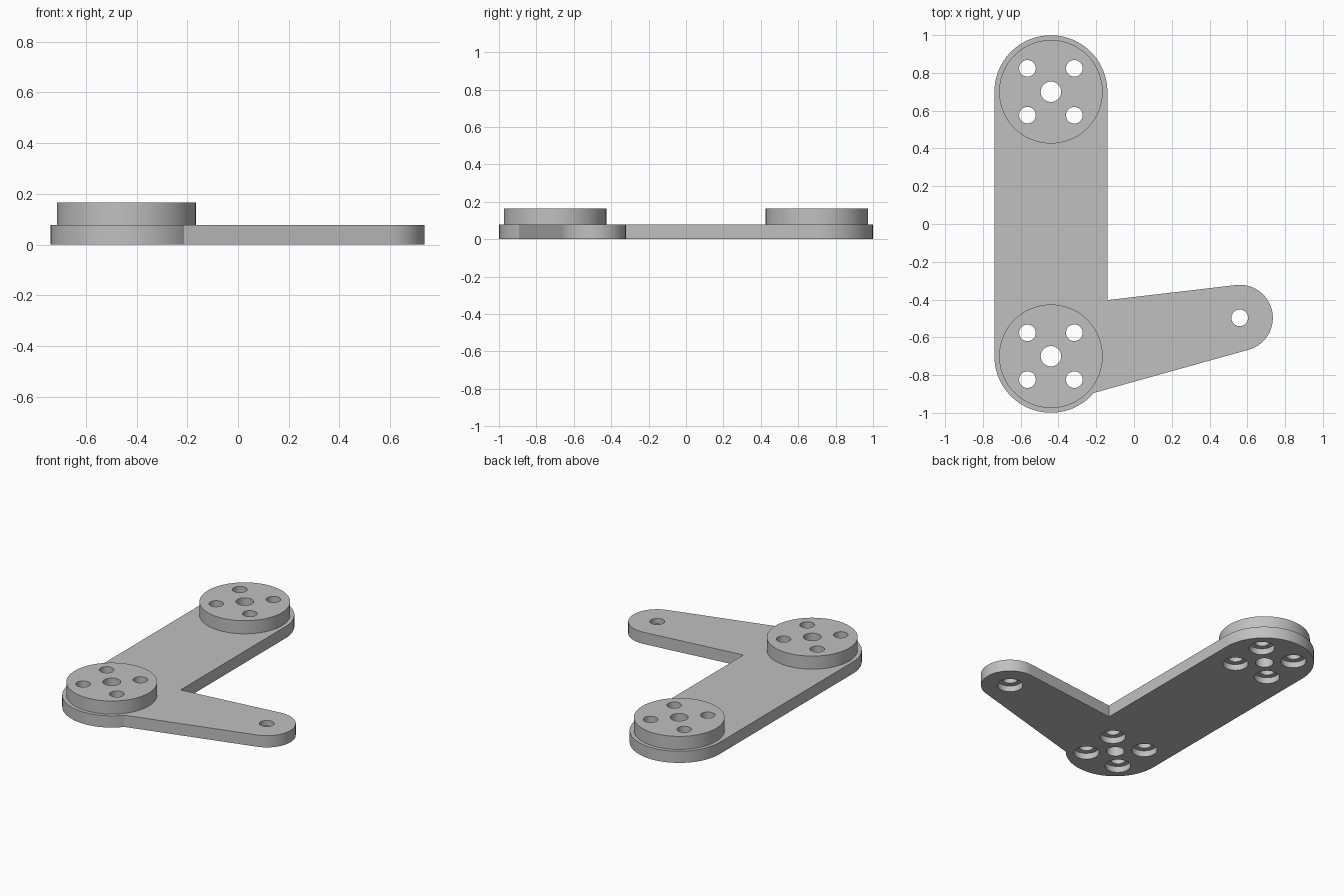
import bpy, bmesh
from math import radians, cos, sin

cube = bpy.data.objects.get("Cube")
if cube:
    bpy.data.objects.remove(cube, do_unlink=True)

PLATE_TOP, DISC_TOP = 0.078, 0.165
BORE_DEPTH = 0.04
LINK_X, LINK_Y, LINK_R = -0.44, 0.70, 0.299
ARM_X, ARM_Y, ARM_R = 0.56, -0.497, 0.175
BOLT_OFFSET = 0.124

grey = bpy.data.materials.new("light grey metal")
grey.use_nodes = True
grey.diffuse_color = (0.53, 0.53, 0.53, 1)
grey.node_tree.nodes["Principled BSDF"].inputs["Base Color"].default_value = grey.diffuse_color


def arc(x, y, r, start, end, steps):
    angles = [radians(start + (end - start) * i / steps) for i in range(steps + 1)]
    return [(x + r * cos(a), y + r * sin(a)) for a in angles]


def extrude(bm, outline, z0, z1):
    """Add a closed prism over a flat outline."""
    base = bm.faces.new([bm.verts.new((x, y, z0)) for x, y in outline])
    top = bmesh.ops.extrude_face_region(bm, geom=[base])["geom"]
    verts = [v for v in top if isinstance(v, bmesh.types.BMVert)]
    bmesh.ops.translate(bm, verts=verts, vec=(0, 0, z1 - z0))


def make_object(name, prisms):
    bm = bmesh.new()
    for outline, z0, z1 in prisms:
        extrude(bm, outline, z0, z1)
    bmesh.ops.recalc_face_normals(bm, faces=bm.faces)
    mesh = bpy.data.meshes.new(name)
    bm.to_mesh(mesh)
    bm.free()
    mesh.materials.append(grey)
    obj = bpy.data.objects.new(name, mesh)
    bpy.context.collection.objects.link(obj)
    return obj


def circle(x, y, r, steps=48):
    return arc(x, y, r, 0, 360, steps)[:-1]


def cut(obj, cutter):
    """Subtract the cutter and shade the curved walls smooth."""
    bpy.ops.object.select_all(action="DESELECT")
    obj.select_set(True)
    bpy.context.view_layer.objects.active = obj
    mod = obj.modifiers.new("holes", "BOOLEAN")
    mod.operation, mod.solver, mod.object = "DIFFERENCE", "EXACT", cutter
    bpy.ops.object.modifier_apply(modifier=mod.name)
    bpy.ops.object.shade_smooth_by_angle(angle=radians(30))


# Plate: long rounded link with a tapered side arm
outline = arc(LINK_X, LINK_Y, LINK_R, 0, 180, 48)
outline += arc(LINK_X, -LINK_Y, LINK_R, 180, 319.5, 40)
outline += arc(ARM_X, ARM_Y, ARM_R, -74.6, 96.7, 48)
outline.append((LINK_X + LINK_R, -0.403))
plate = make_object("link_plate", [(outline, 0, PLATE_TOP)])

# Raised discs at both ends of the link
discs = [make_object(name, [(circle(LINK_X, y, 0.274, 96), PLATE_TOP, DISC_TOP)])
         for name, y in (("front_disc", -LINK_Y), ("back_disc", LINK_Y))]

# Bolt holes, centre holes and the arm hole
bolts = [(LINK_X + sx * BOLT_OFFSET, y + sy * BOLT_OFFSET)
         for y in (-LINK_Y, LINK_Y) for sx in (-1, 1) for sy in (-1, 1)]
bolts.append((ARM_X, ARM_Y))
holes = [(circle(x, y, 0.044), -0.1, 0.3) for x, y in bolts]
holes += [(circle(LINK_X, y, 0.054), -0.1, 0.3) for y in (-LINK_Y, LINK_Y)]
drill = make_object("hole_cutter", holes)

# Counterbores for the bolt heads on the underside
bores = make_object("counterbore_cutter",
                    [(circle(x, y, 0.077), -0.1, BORE_DEPTH) for x, y in bolts])

for part in [plate] + discs:
    cut(part, drill)
cut(plate, bores)

for cutter in (drill, bores):
    bpy.data.objects.remove(cutter, do_unlink=True)
